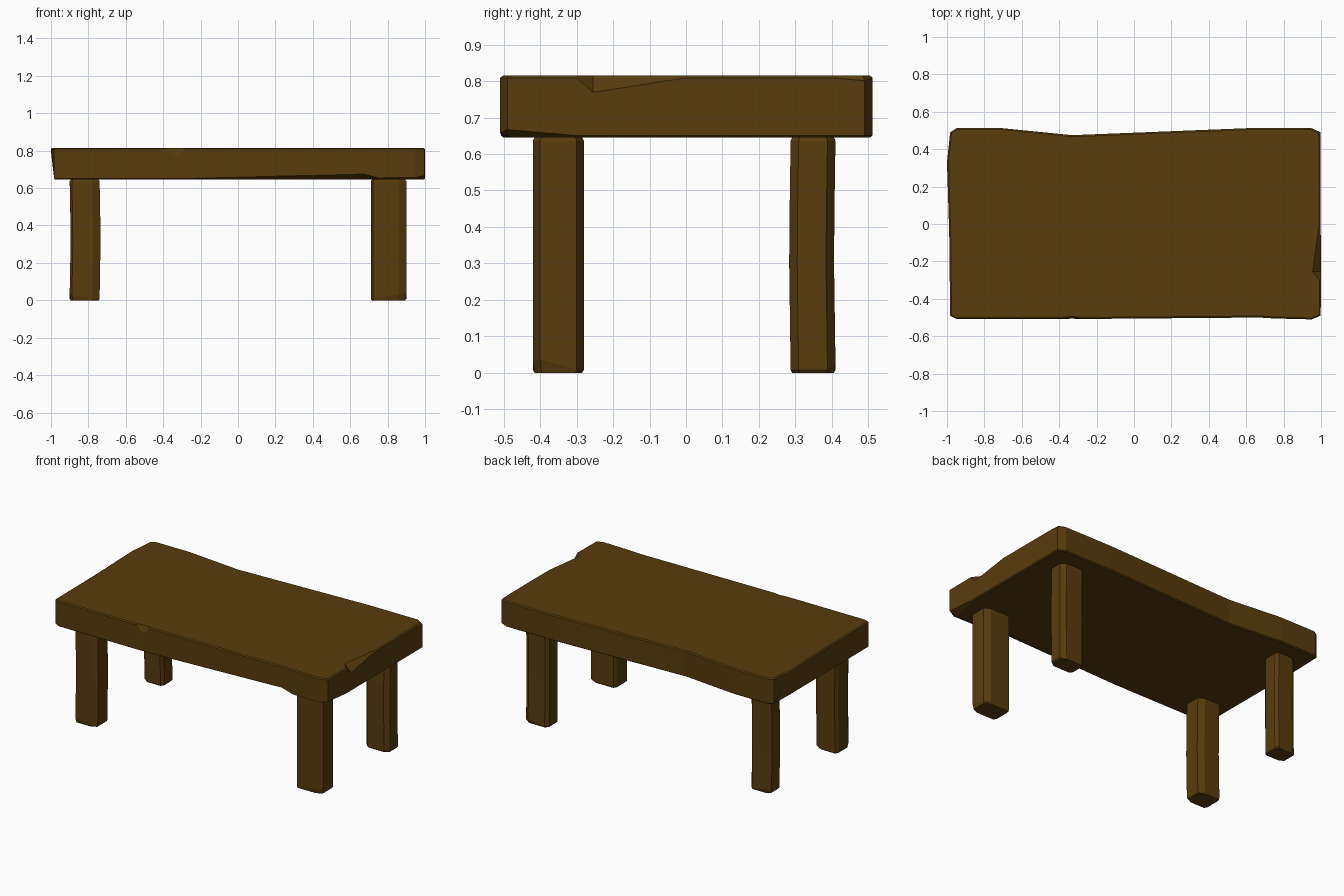
import bpy, bmesh
from mathutils import Vector

if "Cube" in bpy.data.objects:
    bpy.data.objects.remove(bpy.data.objects["Cube"])

wood = bpy.data.materials.new("dark_wood")
wood.diffuse_color = (0.10, 0.045, 0.004, 1)
wood.use_nodes = True
wood.node_tree.nodes["Principled BSDF"].inputs["Base Color"].default_value = wood.diffuse_color


def loft(name, rings):
    """Skin a stack of equal-length rings and cap both ends."""
    bm = bmesh.new()
    loops = [[bm.verts.new(p) for p in ring] for ring in rings]
    n = len(loops[0])
    for a, b in zip(loops, loops[1:]):
        for i in range(n):
            j = (i + 1) % n
            bm.faces.new((a[i], a[j], b[j], b[i]))
    bm.faces.new(loops[0][::-1])
    bm.faces.new(loops[-1])
    bmesh.ops.recalc_face_normals(bm, faces=bm.faces)
    mesh = bpy.data.meshes.new(name)
    bm.to_mesh(mesh)
    bm.free()
    mesh.materials.append(wood)
    obj = bpy.data.objects.new(name, mesh)
    bpy.context.collection.objects.link(obj)
    return obj


def inset(points, amounts):
    """Move each outline point inwards (outline runs counter-clockwise)."""
    out = []
    for i, p in enumerate(points):
        d = (points[(i + 1) % len(points)] - points[i - 1]).normalized()
        out.append(p - Vector((d.y, -d.x)) * amounts[i])
    return out


# Table top: x, y, then height and depth of the worn edge below and above
SMALL = (0.006, 0.008)
outline = [
    (-0.95, -0.508, SMALL, SMALL),
    (-0.38, -0.508, SMALL, SMALL),
    (-0.33, -0.506, SMALL, (0.05, 0.012)),
    (-0.29, -0.508, SMALL, SMALL),
    (0.67, -0.500, (0.03, 0.07), SMALL),
    (0.75, -0.505, (0.01, 0.02), SMALL),
    (0.95, -0.510, (0.012, 0.04), SMALL),
    (0.998, -0.490, (0.022, 0.05), SMALL),
    (1.0, -0.30, SMALL, SMALL),
    (1.0, -0.255, SMALL, (0.046, 0.045)),
    (0.998, 0.0, SMALL, SMALL),
    (0.998, 0.40, SMALL, SMALL),
    (0.998, 0.490, SMALL, (0.014, 0.012)),
    (0.95, 0.512, SMALL, SMALL),
    (0.60, 0.512, SMALL, SMALL),
    (-0.33, 0.475, SMALL, SMALL),
    (-0.70, 0.512, SMALL, SMALL),
    (-0.95, 0.512, SMALL, SMALL),
    (-0.983, 0.490, SMALL, SMALL),
    (-1.0, 0.33, (0.15, 0.02), SMALL),
    (-0.988, -0.05, (0.08, 0.01), SMALL),
    (-0.983, -0.490, SMALL, SMALL),
]
Z0, Z1 = 0.645, 0.815
pts = [Vector(o[:2]) for o in outline]
low = inset(pts, [o[2][1] for o in outline])
high = inset(pts, [o[3][1] for o in outline])
loft("table_top", [
    [(p.x, p.y, Z0) for p in low],
    [(p.x, p.y, Z0 + o[2][0]) for p, o in zip(pts, outline)],
    [(p.x, p.y, Z1 - o[3][0]) for p, o in zip(pts, outline)],
    [(p.x, p.y, Z1) for p in high],
])


def leg(name, x0, x1, y0, y1, left, right, bend, chip):
    """Octagonal post with uneven corner bevels, a bend and chipped foot points."""
    (a, b), (c, d) = left, right
    sec = [Vector(p) for p in (
        (x0 + a, y0), (x1 - c, y0), (x1, y0 + d), (x1, y1 - d),
        (x1 - c, y1), (x0 + a, y1), (x0, y1 - b), (x0, y0 + b))]
    mid = Vector(((x0 + x1) / 2, (y0 + y1) / 2))
    rings = []
    for z, scale, shift in ((0, 0.93, 0), (0.008, 1, 0), (0.3, 1, 1),
                            (0.45, 1, 0.7), (0.636, 1, 0), (0.646, 0.93, 0)):
        ring = []
        for i, p in enumerate(sec):
            q = mid + (p - mid) * scale
            lift = chip.get(i, 0) if z == 0.008 else 0
            ring.append((q.x + bend[0] * shift, q.y + bend[1] * shift, z + lift))
        rings.append(ring)
    loft(name, rings)


# Legs
leg("front_left_leg", -0.9, -0.74, -0.42, -0.28, (0.012, 0.02), (0.04, 0.02),
    (0.005, 0), {7: 0.035, 0: 0.02})
leg("front_right_leg", 0.71, 0.9, -0.42, -0.28, (0.012, 0.02), (0.04, 0.02),
    (0, 0), {1: 0.025, 2: 0.03})
leg("back_left_leg", -0.895, -0.75, 0.287, 0.41, (0.03, 0.02), (0.015, 0.02),
    (0, -0.004), {5: 0.02})
leg("back_right_leg", 0.72, 0.89, 0.287, 0.41, (0.02, 0.02), (0.03, 0.022),
    (0, -0.004), {4: 0.02})
